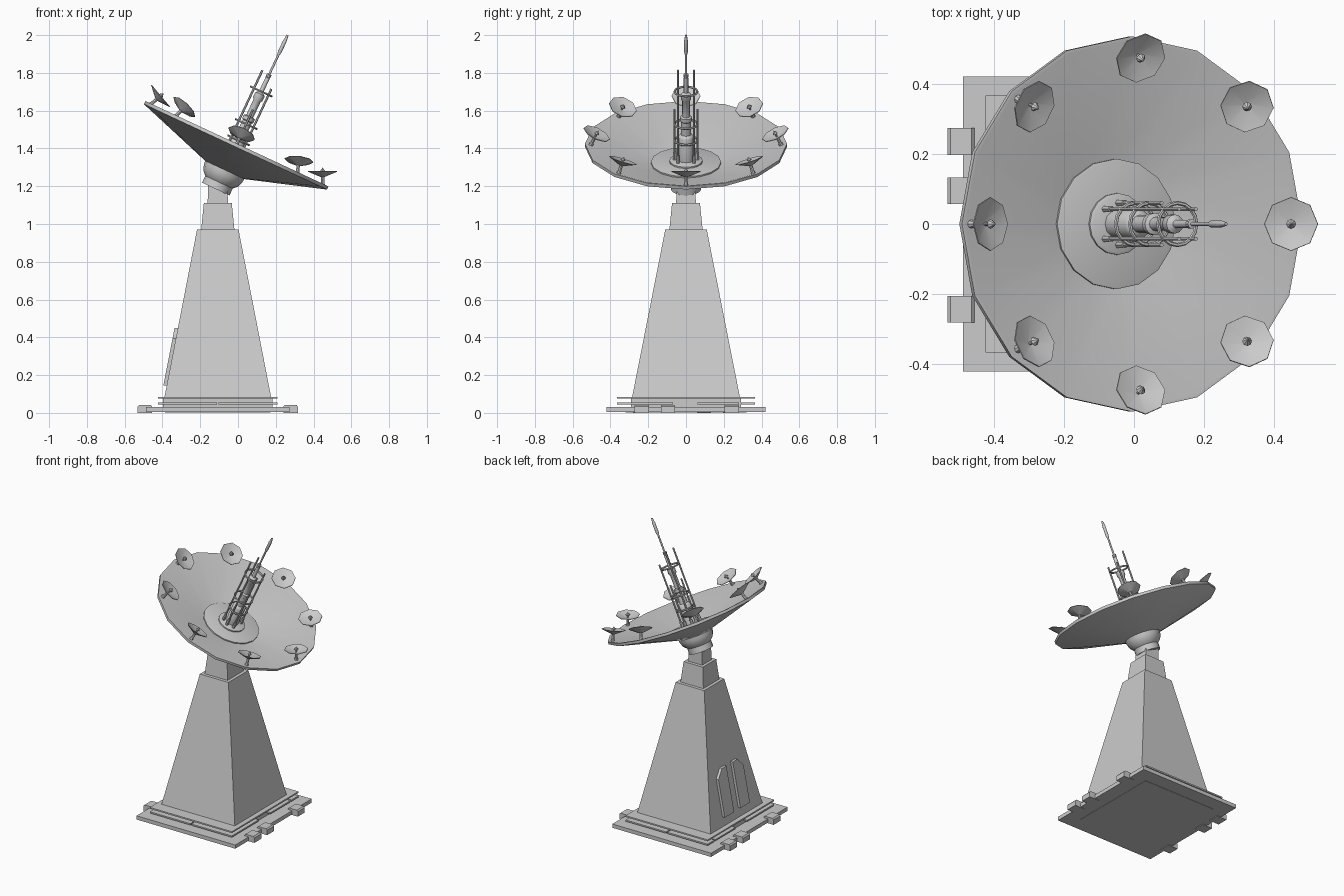
import bpy, bmesh
from math import sin, cos, pi, radians
from mathutils import Matrix, Vector

if "Cube" in bpy.data.objects:
    bpy.data.objects.remove(bpy.data.objects["Cube"])

CX = -0.107                                   # tower axis
TILT = radians(25)
DISH = Matrix.Translation((-0.0055, 0, 1.425)) @ Matrix.Rotation(TILT, 4, 'Y')


def finish(name, bm, smooth=None):
    bmesh.ops.recalc_face_normals(bm, faces=bm.faces)
    me = bpy.data.meshes.new(name)
    bm.to_mesh(me)
    bm.free()
    ob = bpy.data.objects.new(name, me)
    bpy.context.collection.objects.link(ob)
    if smooth:
        bpy.ops.object.select_all(action='DESELECT')
        ob.select_set(True)
        bpy.context.view_layer.objects.active = ob
        bpy.ops.object.shade_smooth_by_angle(angle=radians(smooth))
    return ob


def loft(name, rings, smooth=None):
    """Skin a list of equal-length point rings and cap both ends."""
    bm = bmesh.new()
    vs = [[bm.verts.new(p) for p in ring] for ring in rings]
    n = len(vs[0])
    for a, b in zip(vs, vs[1:]):
        for i in range(n):
            j = (i + 1) % n
            bm.faces.new((a[i], a[j], b[j], b[i]))
    bm.faces.new(vs[0])
    bm.faces.new(vs[-1])
    return finish(name, bm, smooth)


def block(name, x, y, levels):
    """Rectangular tower through (half_x, half_y, z) levels."""
    return loft(name, [[(x + sx * hx, y + sy * hy, z) for sx, sy in
                        ((-1, -1), (1, -1), (1, 1), (-1, 1))] for hx, hy, z in levels])


def lathe(name, profile, n, mat=DISH, smooth=35):
    """Revolve (radius, height) points; radii are clamped just above zero."""
    rings = [[mat @ Vector((max(r, 1e-4) * cos(2 * pi * i / n),
                            max(r, 1e-4) * sin(2 * pi * i / n), h)) for i in range(n)]
             for r, h in profile]
    return loft(name, rings, smooth)


def torus(name, R, r, h, n=16, m=6):
    bm = bmesh.new()
    vs = [[bm.verts.new(DISH @ Vector(((R + r * cos(2 * pi * j / m)) * cos(2 * pi * i / n),
                                      (R + r * cos(2 * pi * j / m)) * sin(2 * pi * i / n),
                                      h + r * sin(2 * pi * j / m)))) for j in range(m)]
          for i in range(n)]
    for i in range(n):
        for j in range(m):
            k, l = (i + 1) % n, (j + 1) % m
            bm.faces.new((vs[i][j], vs[k][j], vs[k][l], vs[i][l]))
    return finish(name, bm, 40)


# Base plate, underside pad, skirt and thin ledge
block("base_plate", CX, 0, [(.38, .42, .004), (.38, .42, .03)])
block("base_underside", CX, 0, [(.28, .32, .002), (.28, .32, .01)])
block("base_skirt", CX, 0, [(.29, .29, .03), (.29, .29, .085)])
block("base_ledge", CX, 0, [(.316, .366, .075), (.316, .366, .085)])

# Broken strips under the ledge
for s in (-1, 1):
    for y in (-.18, .17):
        block("ledge_strip_side", CX + s * .303, y, [(.013, .11, .045), (.013, .11, .055)])
    for x in (-.16, .16):
        block("ledge_strip_end", CX + x, s * .328, [(.156, .038, .045), (.156, .038, .055)])

# Edge clips, repeated half a turn around on the other side
for s in (-1, 1):
    for y in (.235, .095, -.243):
        block("base_clip", CX + s * .386, -s * y,
              [(.038, .038, 0), (.038, .038, .034), (.03, .038, .043)])

# Tapered tower and neck
block("tower", CX, 0, [(.282, .285, .085), (.11, .11, .97)])
block("tower_cap", CX, 0, [(.088, .088, .97), (.074, .074, 1.11)])
block("neck", CX, 0, [(.054, .052, 1.11), (.05, .05, 1.22)])

# Mirrored pair of door panels on the left face, outer top corners cut off
for s in (-1, 1):
    outline = [(.035, .145), (.138, .145), (.138, .395), (.085, .45), (.035, .45)]
    loft("door_panel", [[(CX - (.284 - (z - .085) * .1955) - off, s * y, z) for y, z in outline]
                        for off in (-.01, .016)])

# Main dish shell and its hub
lathe("main_dish", [(0, -.15), (.115, -.153), (.53, -.02), (.535, -.018), (.535, 0),
                    (.525, 0), (.188, -.114), (0, -.118)], 16)
lathe("dish_hub", [(0, -.14), (.115, -.148), (.112, -.175), (.1, -.205), (.08, -.225),
                   (.08, -.265), (0, -.265)], 16)
lathe("dish_centre", [(0, -.13), (.186, -.13), (.186, -.106), (.18, -.104), (0, -.104)], 16)
lathe("mast_foot", [(0, -.115), (.088, -.115), (.088, -.096), (.08, -.092), (0, -.092)], 16)

# Central mast: stepped core, thin rod and tip
lathe("mast_core", [(0, -.1), (.042, -.1), (.042, .04), (.036, .05), (.026, .055),
                    (.026, .13), (.032, .135), (.032, .155), (.02, .16), (.02, .25),
                    (.027, .26), (.027, .29), (.012, .3), (.012, .385), (.006, .39),
                    (.006, .52), (.010, .535), (.010, .6), (.005, .635), (0, .635)], 12)
lathe("mast_collar", [(0, .385), (.013, .388), (.013, .405), (0, .408)], 10)

# Cage of struts and rings
for deg, top in ((45, .34), (90, .2), (135, .41), (225, .41), (270, .2), (315, .34)):
    a = radians(deg)
    m = DISH @ Matrix.Translation((.06 * cos(a), .06 * sin(a), 0))
    lathe("cage_strut", [(0, -.1), (.006, -.1), (.006, top), (0, top)], 6, m)
    lathe("strut_foot", [(0, -.1), (.010, -.1), (.010, -.05), (0, -.05)], 6, m)
for h in (.02, .115, .305):
    torus("cage_ring", .06, .006, h)

# Eight small dishes around the rim, each leaning in toward the mast
for i in range(8):
    spin = DISH @ Matrix.Rotation(i * pi / 4, 4, 'Z')
    m = spin @ Matrix.Translation((.477, 0, .05)) @ Matrix.Rotation(-TILT, 4, 'Y')
    lathe("small_dish", [(0, -.02), (.01, -.02), (.077, .008), (.076, .011), (.01, -.01),
                         (0, -.01)], 8, m, 20)
    lathe("small_feed", [(0, -.015), (.005, -.015), (.005, .008), (.014, .01), (0, .03)],
          8, m, 30)
    lathe("small_stem", [(0, -.07), (.014, -.07), (.009, -.045), (.009, -.015), (0, -.015)],
          8, m, 30)
